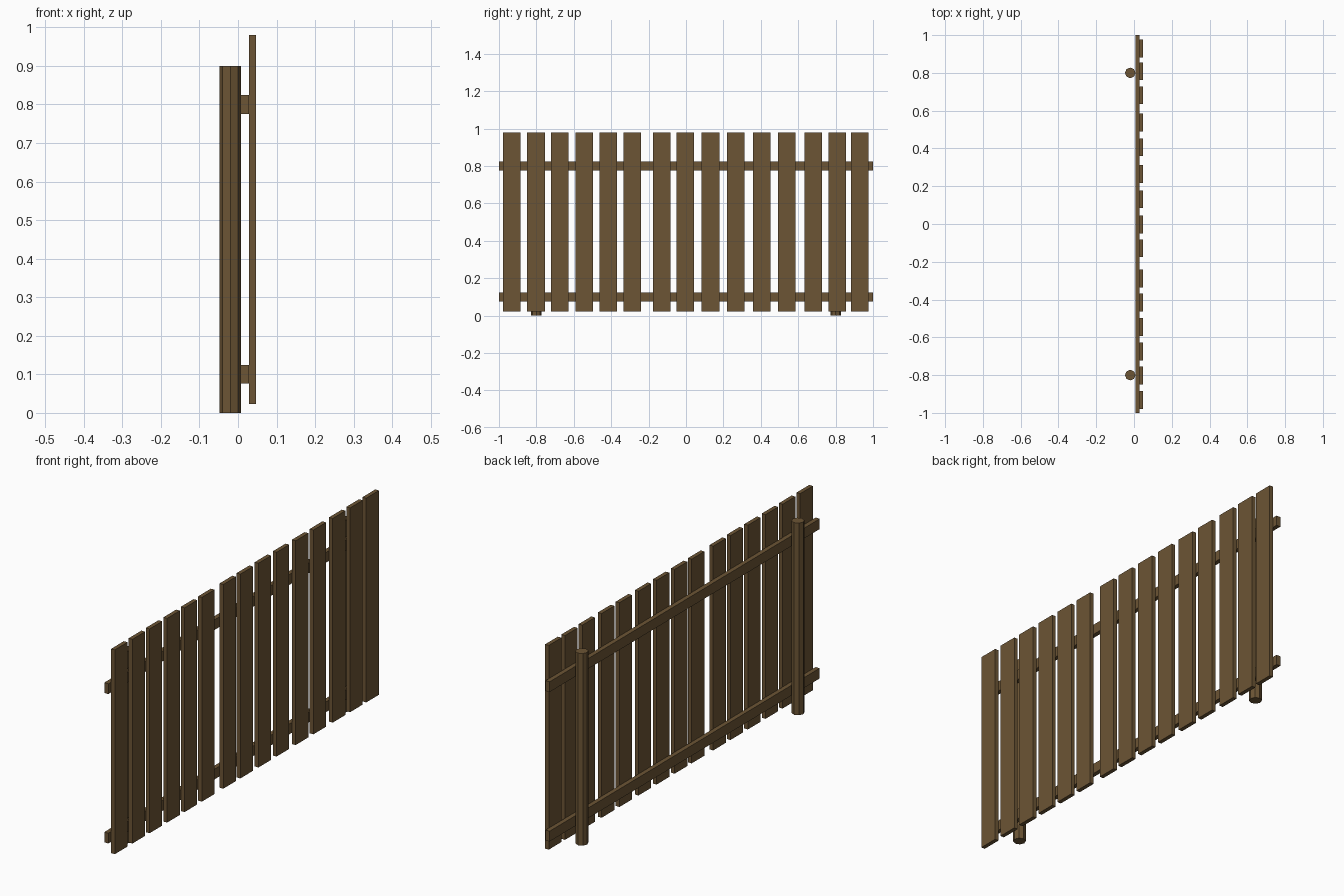
import bpy

if "Cube" in bpy.data.objects:
    bpy.data.objects.remove(bpy.data.objects["Cube"])

wood = bpy.data.materials.new("brown_wood")
wood.diffuse_color = (0.15, 0.09, 0.035, 1)
wood.use_nodes = True
wood.node_tree.nodes["Principled BSDF"].inputs["Base Color"].default_value = wood.diffuse_color


def box(name, x, y, z):
    """Box spanning the (min, max) pairs x, y, z."""
    bpy.ops.mesh.primitive_cube_add(size=1)
    ob = bpy.context.object
    ob.name = name
    for v in ob.data.vertices:
        v.co = [(a + b) / 2 + c * (b - a) for c, (a, b) in zip(v.co, (x, y, z))]
    ob.data.materials.append(wood)
    return ob


# Round posts behind the rails
for side, y in (("left", -0.8), ("right", 0.8)):
    bpy.ops.mesh.primitive_cylinder_add(vertices=8, radius=0.028, depth=0.9,
                                        location=(-0.02, y, 0.45))
    post = bpy.context.object
    post.name = "post_" + side
    post.data.materials.append(wood)

# Horizontal rails
for name, z in (("lower_rail", 0.1), ("upper_rail", 0.8)):
    box(name, (0.007, 0.028), (-1, 1), (z - 0.024, z + 0.024))

# Vertical planks, unevenly spaced
centres = [-0.932, -0.802, -0.675, -0.545, -0.416, -0.288, -0.129, -0.003,
           0.131, 0.265, 0.406, 0.538, 0.681, 0.809, 0.929]
for i, y in enumerate(centres, 1):
    box(f"plank_{i}", (0.028, 0.047), (y - 0.047, y + 0.047), (0.023, 0.98))
